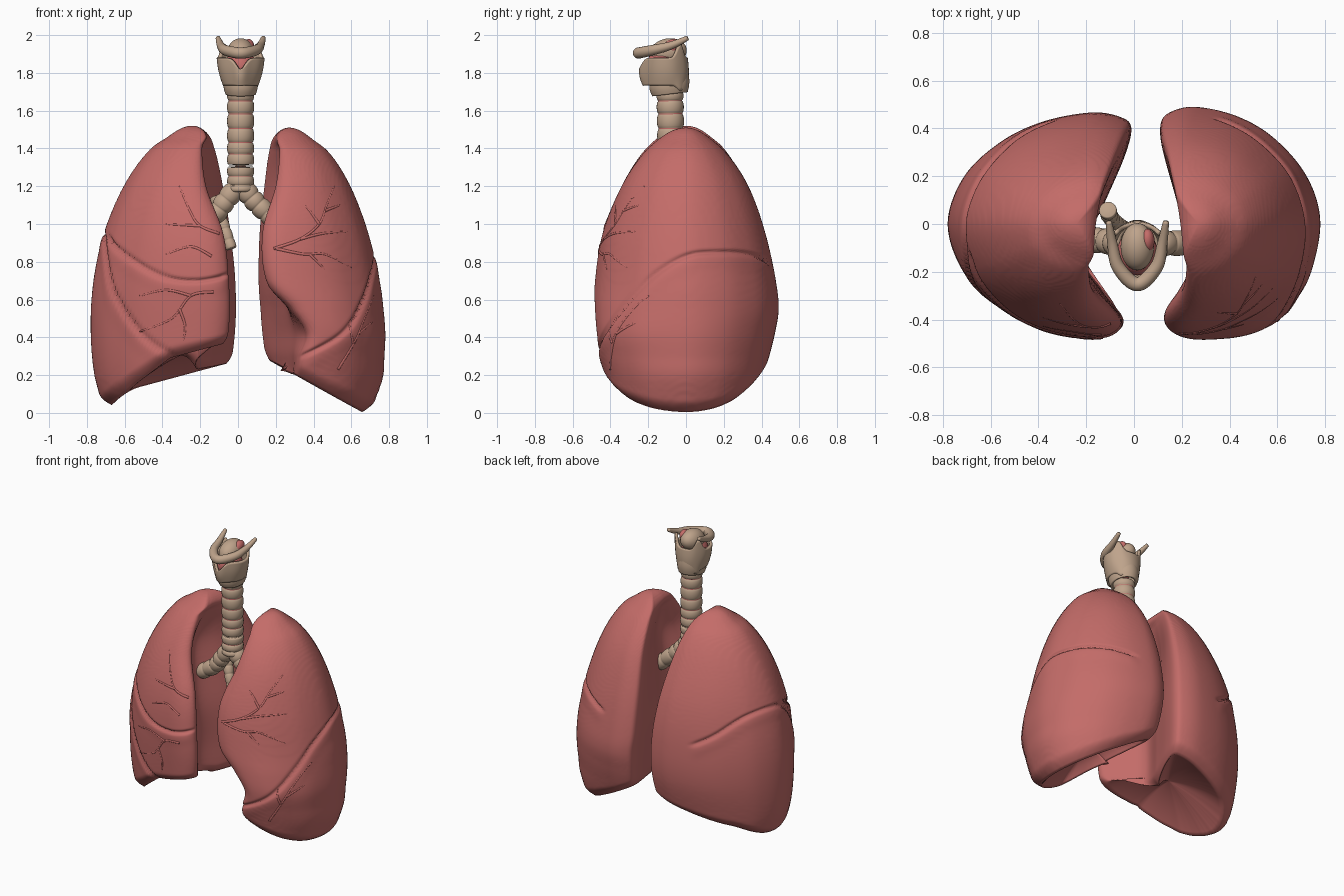
import bpy, math
from mathutils import Vector
from mathutils.bvhtree import BVHTree

if "Cube" in bpy.data.objects:
    bpy.data.objects.remove(bpy.data.objects["Cube"])


def material(name, rgb):
    m = bpy.data.materials.new(name)
    m.diffuse_color = (*rgb, 1)
    m.use_nodes = True
    m.node_tree.nodes["Principled BSDF"].inputs["Base Color"].default_value = m.diffuse_color
    return m


RED = material("lung_red", (0.55, 0.15, 0.14))
TAN = material("cartilage_tan", (0.52, 0.37, 0.26))


def add_mesh(name, verts, faces, mat):
    me = bpy.data.meshes.new(name)
    me.from_pydata([tuple(v) for v in verts], [], faces)
    me.materials.append(mat)
    me.shade_smooth()
    ob = bpy.data.objects.new(name, me)
    bpy.context.collection.objects.link(ob)
    return ob


def loft(rings, n):
    """Quads joining consecutive rings of n points."""
    return [(i * n + k, i * n + (k + 1) % n, (i + 1) * n + (k + 1) % n, (i + 1) * n + k)
            for i in range(rings - 1) for k in range(n)]


def catmull(p0, p1, p2, p3, t):
    return [0.5 * (2 * b + (c - a) * t + (2 * a - 5 * b + 4 * c - d) * t * t
                   + (3 * b - a - 3 * c + d) * t ** 3) for a, b, c, d in zip(p0, p1, p2, p3)]


def spline(pts, count, closed=False):
    n, out = len(pts), []
    for i in range(count):
        s = i * n / count if closed else i * (n - 1) / (count - 1)
        j = int(s) if closed else min(int(s), n - 2)
        ids = [q % n if closed else max(0, min(n - 1, q)) for q in range(j - 1, j + 3)]
        out.append(catmull(*[pts[q] for q in ids], s - j))
    return out


def lerp_table(tab, x):
    for a, b in zip(tab, tab[1:]):
        if a[0] <= x <= b[0]:
            t = (x - a[0]) / max(1e-6, b[0] - a[0])
            return [p + (q - p) * t for p, q in zip(a[1:], b[1:])]
    return list(tab[0][1:] if x < tab[0][0] else tab[-1][1:])


def clamp(v):
    return max(0, min(1, v))


def tube(name, pts, radius, mat, count=40, n=20):
    """Swept tube along a spline; radius is a function of 0..1."""
    path = [Vector(p) for p in spline(pts, count)]
    verts = []
    for i, p in enumerate(path):
        d = path[min(i + 1, count - 1)] - path[max(i - 1, 0)]
        q, r = d.to_track_quat('Z', 'Y'), radius(i / (count - 1))
        verts += [p + q @ Vector((r * math.cos(a), r * math.sin(a), 0))
                  for a in (2 * math.pi * k / n for k in range(n))]
    faces = loft(count, n) + [tuple(range(n))[::-1], tuple(range((count - 1) * n, count * n))]
    return add_mesh(name, verts, faces, mat)


# ---- lungs ----
# outline: share of back margin, share of front margin (rest is hilum), u to lateral, v along y
OUTLINE = [(1, 0, 0, .86), (1, 0, .06, .96), (1, 0, .22, 1), (1, 0, .48, .92), (1, 0, .71, .74),
           (1, 0, .91, .43), (.5, .5, 1, 0), (0, 1, .91, -.43), (0, 1, .71, -.74), (0, 1, .48, -.92),
           (0, 1, .22, -1), (0, 1, .06, -.97), (0, 1, 0, -.84), (0, .5, 0, -.6), (0, 0, 0, -.28),
           (.45, 0, 0, .18), (.86, 0, 0, .6)]
# rows: height, lateral x, back margin x, front margin x, front y, back y, hilum x
RIGHT_ROWS = [(1.52, .24, .24, .24, 0, 0, .24), (1.47, .36, .155, .17, .13, .12, .165),
              (1.4, .46, .125, .19, .21, .20, .20), (1.2, .605, .08, .17, .34, .32, .27),
              (.95, .71, .04, .08, .44, .415, .25), (.7, .765, .015, .05, .475, .46, .22),
              (.45, .78, .015, .05, .465, .46, .22), (.2, .76, .05, .1, .43, .40, .21),
              (0, .70, .12, .2, .36, .33, .25)]
LEFT_ROWS = [(1.51, .27, .27, .27, 0, 0, .27), (1.46, .38, .19, .21, .13, .12, .20),
             (1.38, .48, .165, .22, .22, .21, .23), (1.2, .595, .14, .20, .34, .33, .28),
             (.95, .69, .115, .13, .44, .42, .26), (.7, .75, .11, .15, .48, .475, .24),
             (.55, .77, .12, .27, .48, .49, .26), (.42, .78, .13, .35, .47, .47, .28),
             (.3, .775, .15, .32, .455, .44, .28), (.18, .765, .2, .31, .42, .40, .30),
             (0, .70, .3, .35, .36, .33, .36)]
# fissures: angle around the lung in degrees, height
RIGHT_FISSURES = [[(-80, .29), (-58, .40), (-35, .62), (-19, .85), (0, .95), (30, .93), (60, .80), (80, .72)],
                  [(-118, .74), (-96, .70), (-72, .72), (-42, .83), (-12, .95)]]
LEFT_FISSURES = [[(-86, .27), (-58, .40), (-35, .60), (-20, .73), (0, .83), (20, .85), (50, .84), (80, .79)]]


def right_base(x, y):
    lift = .11 * clamp((.62 - x) / .25) * clamp(-y / .3)
    return .27 - .24 * x - 2.2 * max(0, x - .55) ** 2 + lift


def left_base(x, y):
    return .355 - .5 * x


def lung(name, side, rows, base, fissures, dome, n=190, levels=190, cap=16):
    top = rows[0][0]
    # rows are blended over the root of the depth so the apex is rounded
    dense = spline([(math.sqrt(top - r[0]), *r[1:]) for r in rows], 200)
    wmax = dense[-1][0]
    look = [lerp_table(dense, wmax * i / 600) for i in range(601)]
    tabs = [[lerp_table(spline(f, 60), d)[0] for d in range(-180, 182)] for f in fissures]
    shape = spline(OUTLINE, n, True)

    def place(z, c):
        w = math.sqrt(clamp((top - z) / top) * top)
        xo, xb, xf, yf, yb, hx = look[min(600, int(600 * w / wmax + .5))]
        m = c[0] * xb + c[1] * xf + (1 - c[0] - c[1]) * hx
        return m + c[2] * (xo - m), c[3] * (yb if c[3] > 0 else yf)

    verts = []
    for i in range(levels):
        t = 1 - (i / (levels - 1)) ** 1.6          # closer rings at the apex
        for k, c in enumerate(shape):
            x, y = place(.6, c)
            for _ in range(4):
                lo = base(x, y)
                z = lo + (top - lo) * t
                x, y = place(z, c)
            dx, dy = x - .25, y
            ang = math.degrees(math.atan2(dy, dx))
            outer = clamp((12.6 - 17 * k / n) / .6)    # keeps grooves off the inner wall
            push, d = 0, int(ang + 180)
            for f, tab in zip(fissures, tabs):
                zf = tab[d] + (tab[d + 1] - tab[d]) * (ang + 180 - d)
                fade = outer * clamp(min((ang - f[0][0]) / 8, (f[-1][0] - ang) / 8))
                slope = (tab[min(360, d + 4)] - tab[max(0, d - 4)]) / (math.radians(8) * .47)
                e = (z - zf) / math.sqrt(1 + slope * slope)
                push -= fade * (.02 * math.exp(-(e / .01) ** 2) - .004 * math.exp(-((e + .04) / .04) ** 2))
            push -= .045 * max(0, 1 - t / .05) ** 2     # rolled lower margin
            length = math.hypot(dx, dy) + 1e-6
            verts.append(Vector((x + dx / length * push, y + dy / length * push, z)))
    # hollow underside
    rim = verts[-n:]
    cen = sum(rim, Vector()) / n
    for i in range(1, cap + 1):
        s = 1 - i / (cap + .3)
        for p in rim:
            verts.append(cen.lerp(p, s) + Vector((0, 0, dome * (1 - s * s))))
    total = levels + cap
    faces = loft(total, n) + [tuple(range((total - 1) * n, total * n))]
    # rings run downward, so the mirrored side keeps or flips the winding
    if side < 0:
        faces = [f[::-1] for f in faces]
    verts = [Vector((side * v.x, v.y, v.z)) for v in verts]
    add_mesh(name, verts, faces, RED)
    return BVHTree.FromPolygons(verts, faces)


right_tree = lung("right_lung", -1, RIGHT_ROWS, right_base, RIGHT_FISSURES, .08)
left_tree = lung("left_lung", 1, LEFT_ROWS, left_base, LEFT_FISSURES, .12)


# ---- surface vessels, laid on the front of the lungs as (x, z) paths ----
def vessels(name, tree, paths):
    for i, path in enumerate(paths):
        hits = [tree.ray_cast(Vector((x, -2, z)), Vector((0, 1, 0))) for x, z in spline(path, 16)]
        pts = [h[0] - h[1] * (.004 if h[1].y < 0 else -.004) for h in hits if h[0]]
        tube(f"{name}_{i + 1}", pts, lambda t: .009 - .004 * t, RED, 30, 10)


vessels("left_vessel", left_tree, [
    [(.19, .87), (.33, .92), (.43, 1.0), (.47, 1.1), (.51, 1.2)], [(.33, .92), (.45, .95), (.58, .96)],
    [(.2, .87), (.35, .84), (.46, .84), (.6, .77)], [(.43, 1.0), (.38, 1.07), (.35, 1.1)],
    [(.46, 1.07), (.54, 1.1)], [(.38, .84), (.46, .76)],
    [(.53, .23), (.62, .38), (.67, .5), (.72, .62)], [(.61, .37), (.59, .47)], [(.64, .42), (.71, .48)]])
vessels("right_vessel", right_tree, [
    [(-.1, .95), (-.2, .99), (-.25, 1.06), (-.31, 1.2)], [(-.2, .99), (-.38, 1.0)],
    [(-.14, .83), (-.25, .88), (-.38, .84)], [(-.13, .64), (-.25, .62), (-.35, .5), (-.52, .43)],
    [(-.25, .62), (-.38, .65), (-.52, .62)], [(-.31, .55), (-.28, .46), (-.29, .38)]])


# ---- windpipe and bronchi with cartilage rings ----
def ringed(name, pts, r, rings, taper=0):
    tube(name, pts, lambda t: r * (1 - taper * t) * (.85 + .15 * abs(math.sin(math.pi * rings * t)) ** .5),
         TAN, rings * 12 + 1, 28)


CX = .014
ringed("windpipe", [(CX, -.08, 1.17), (CX, -.08, 1.4), (CX, -.085, 1.7)], .072, 9)
tube("windpipe_membrane", [(CX, -.08, 1.2), (CX, -.08, 1.4), (CX, -.085, 1.69)], lambda t: .0635, RED, 12, 28)
ringed("left_bronchus", [(CX, -.08, 1.22), (.07, -.08, 1.14), (.15, -.08, 1.06), (.27, -.08, .96)], .058, 6, .1)
ringed("right_bronchus", [(CX, -.08, 1.22), (-.06, -.08, 1.13), (-.13, -.07, 1.04), (-.25, -.06, .96)], .058, 6, .1)
ringed("lower_bronchus", [(-.11, .06, 1.14), (-.1, .03, 1.06), (-.07, 0, .97), (-.035, -.02, .87)], .038, 6, .2)

# ---- voice box: ring cartilage, shield, hyoid, epiglottis ----
N = 64


def shell(name, low, high, rows=14):
    """Closed wall between two edge functions of angle (0 = front)."""
    verts = []
    for i in range(rows):
        for a in (2 * math.pi * k / N for k in range(N)):
            bulge = Vector((math.sin(a), -math.cos(a), 0)) * .006 * math.sin(math.pi * i / (rows - 1))
            verts.append(Vector(low(a)).lerp(Vector(high(a)), i / (rows - 1)) + bulge)
    ob = add_mesh(name, verts, loft(rows, N), TAN)
    mod = ob.modifiers.new("wall", 'SOLIDIFY')
    mod.thickness, mod.offset = .018, 0


def front(a, width):
    return math.exp(-(((a + math.pi) % (2 * math.pi) - math.pi) / width) ** 2)


def horn(a):
    return sum(math.exp(-(((a - c) / .25) ** 2)) for c in (2.3, 2 * math.pi - 2.3))


shell("ring_cartilage",
      lambda a: (CX + .072 * math.sin(a), -.085 - .085 * math.cos(a), 1.69 - .01 * math.cos(a)),
      lambda a: (CX + .08 * math.sin(a), -.09 - .095 * math.cos(a), 1.77 - .025 * math.cos(a)))
shell("shield_cartilage",
      lambda a: (CX + .085 * math.sin(a), -.1 - (.1 + .02 * front(a, .5)) * math.cos(a),
                 1.735 - .03 * horn(a)),
      lambda a: (CX + .118 * math.sin(a), -.105 - (.105 + .03 * front(a, .4)) * math.cos(a),
                 1.88 - .06 * front(a, .3) + .075 * horn(a)))
tube("hyoid", [(CX - .12, .01, 1.985), (CX - .105, -.08, 1.945), (CX - .08, -.18, 1.92), (CX, -.252, 1.905),
               (CX + .08, -.18, 1.92), (CX + .105, -.08, 1.945), (CX + .12, .01, 1.985)],
     lambda t: .012 + .018 * math.sin(math.pi * t), TAN, 60, 16)


def ellipsoid(name, loc, size, tilt, mat):
    bpy.ops.mesh.primitive_uv_sphere_add(segments=32, ring_count=20, location=loc, rotation=(tilt, 0, 0))
    ob = bpy.context.object
    ob.name, ob.scale = name, size
    ob.data.materials.append(mat)
    ob.data.shade_smooth()


ellipsoid("throat_lining", (CX, -.12, 1.83), (.085, .095, .09), 0, RED)
ellipsoid("epiglottis", (CX, -.095, 1.91), (.07, .1, .072), .2, TAN)
ellipsoid("epiglottis_fold", (CX + .042, -.07, 1.94), (.03, .05, .038), .3, RED)
